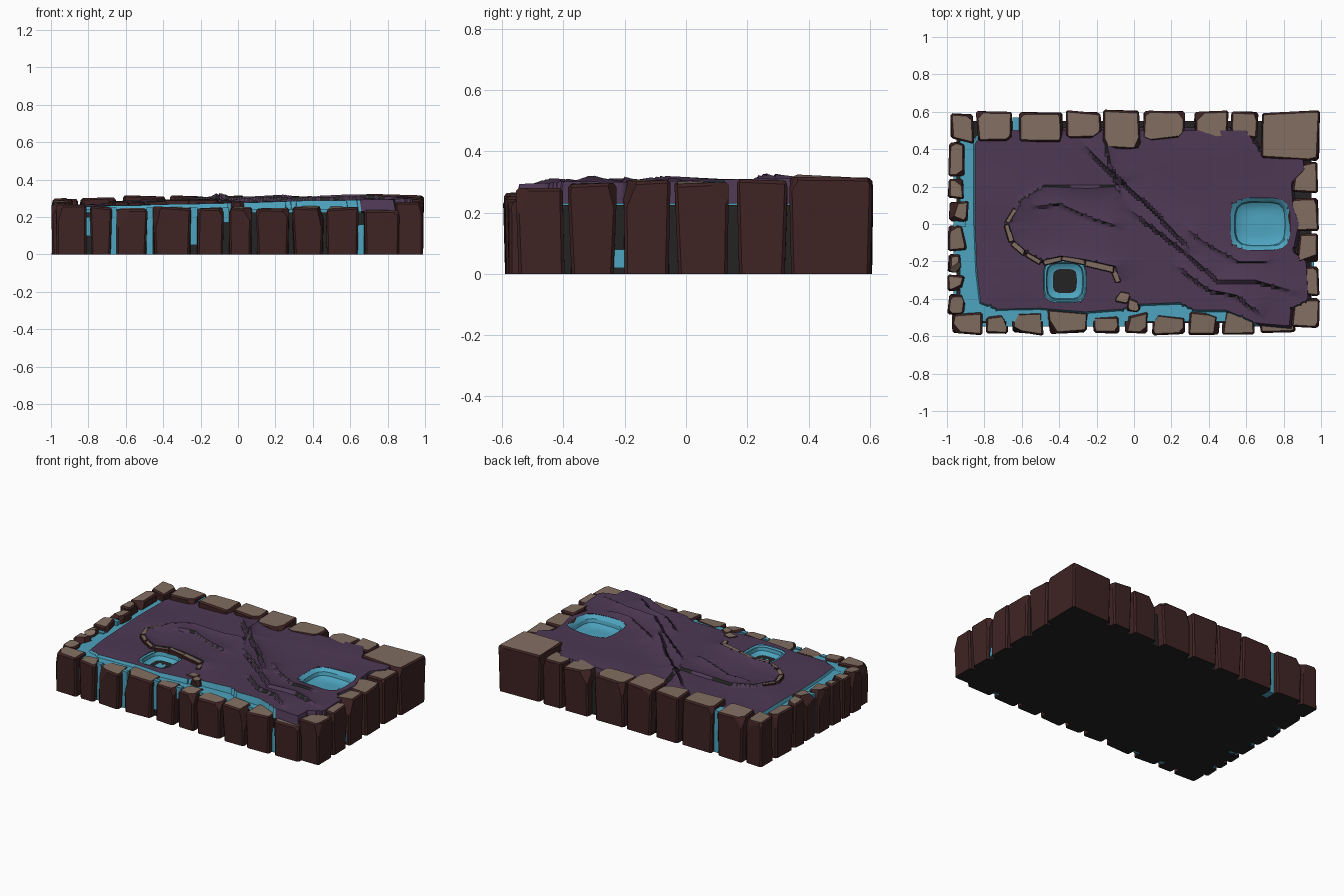
import bpy, bmesh, math, random
from mathutils import Vector, noise

random.seed(7)
if "Cube" in bpy.data.objects:
    bpy.data.objects.remove(bpy.data.objects["Cube"])


def material(name, rgb):
    m = bpy.data.materials.new(name)
    m.use_nodes = True
    m.diffuse_color = (*rgb, 1)
    m.node_tree.nodes["Principled BSDF"].inputs["Base Color"].default_value = (*rgb, 1)
    return m


PURPLE, TAN, MAROON, DARK, BLUE = range(5)
MATS = [material("purple ground", (0.075, 0.04, 0.088)),
        material("tan stone top", (0.22, 0.155, 0.12)),
        material("maroon stone side", (0.05, 0.017, 0.017)),
        material("dark gap", (0.017, 0.017, 0.017)),
        material("blue water", (0.075, 0.37, 0.52))]


def finish(name, bm, smooth=None):
    me = bpy.data.meshes.new(name)
    bm.to_mesh(me)
    bm.free()
    for m in MATS:
        me.materials.append(m)
    ob = bpy.data.objects.new(name, me)
    bpy.context.collection.objects.link(ob)
    if smooth:
        bpy.ops.object.select_all(action='DESELECT')
        ob.select_set(True)
        bpy.context.view_layer.objects.active = ob
        bpy.ops.object.shade_smooth_by_angle(angle=math.radians(smooth))
    return ob


def box(name, lo, hi, mat):
    bm = bmesh.new()
    bmesh.ops.create_cube(bm, size=1)
    for v in bm.verts:
        v.co = Vector([(a + b) / 2 + c * (b - a) for a, b, c in zip(lo, hi, v.co)])
    for f in bm.faces:
        f.material_index = mat
    return finish(name, bm)


def stone(name, quad, z0, tops, rough=0.012, cuts=4):
    """Rough-hewn block over a footprint, with chipped corners."""
    bm = bmesh.new()
    mid = sum((Vector(q) for q in quad), Vector((0, 0))) / 4
    j = lambda: random.uniform(-rough, rough)
    low, high = [], []
    for (x, y), z in zip(quad, tops):
        shrink = random.uniform(0.88, 1)
        # blocks narrow a little along the wall towards the ground
        narrow = (shrink, 1) if abs(y) > 0.5 and abs(x) < 0.8 else (1, shrink)
        low.append(bm.verts.new((mid.x + (x - mid.x) * narrow[0],
                                 mid.y + (y - mid.y) * narrow[1], z0)))
        high.append(bm.verts.new((x + j() * 0.6, y + j() * 0.6, z + j() * 0.6)))
    bm.faces.new(low)
    bm.faces.new(high)
    for i in range(4):
        k = (i + 1) % 4
        bm.faces.new((low[i], low[k], high[k], high[i]))
    bmesh.ops.recalc_face_normals(bm, faces=bm.faces)
    bmesh.ops.bevel(bm, geom=[e for e in bm.edges if max(v.co.z for v in e.verts) > z0 + 0.01],
                    offset=rough * 0.7, segments=1, affect='EDGES')
    for _ in range(cuts):
        x, y = random.choice(quad)
        n = Vector((x - mid.x, y - mid.y, 0)).normalized()
        n = (n + Vector((j() * 40, j() * 40, random.uniform(0.1, 0.6)))).normalized()
        reach = max(v.co.dot(n) for v in bm.verts)
        bmesh.ops.bisect_plane(bm, geom=bm.verts[:] + bm.edges[:] + bm.faces[:],
                               plane_co=n * (reach - random.uniform(0.4, 1.4) * rough),
                               plane_no=n, clear_outer=True)
        bmesh.ops.holes_fill(bm, edges=[e for e in bm.edges if e.is_boundary])
    bmesh.ops.recalc_face_normals(bm, faces=bm.faces)
    for f in bm.faces:
        f.material_index = TAN if f.normal.z > 0.78 else DARK if f.normal.z < -0.9 else MAROON
    return finish(name, bm)


# Dark core behind the stones
box("core", (-0.95, -0.53, 0), (0.95, 0.55, 0.225), DARK)

# Rim stones: (start, end, inner edge, top height)
BACK = [(-.98, -.86, .45, .30), (-.84, -.65, .46, .30), (-.61, -.38, .45, .31),
        (-.36, -.18, .46, .31), (-.16, .03, .40, .31), (.05, .27, .46, .30),
        (.32, .50, .44, .30), (.52, .66, .46, .305), (.68, .99, .35, .32)]
LEFT = [(.26, .44, -.89, .30), (.135, .245, -.9, .295), (.01, .12, -.9, .29),
        (-.14, -.01, -.9, .285), (-.26, -.16, -.91, .28), (-.36, -.275, -.91, .275),
        (-.48, -.375, -.9, .27)]
FRONT = [(-.97, -.81, -.49, .265), (-.79, -.68, -.49, .26), (-.65, -.49, -.48, .255),
         (-.455, -.25, -.475, .26), (-.22, -.08, -.49, .25), (-.05, .075, -.48, .255),
         (.10, .27, -.485, .255), (.295, .455, -.48, .26), (.475, .64, -.47, .255),
         (.67, .86, -.44, .24)]
RIGHT = [(.17, .33, .85, .305), (-.03, .14, .84, .30), (-.21, -.05, .88, .305),
         (-.38, -.23, .88, .295), (-.555, -.395, .84, .275)]


def rim(name, rows, outer, along_x, edge_drop=0.0):
    for i, (a, b, inner, z) in enumerate(rows):
        o0, o1 = (outer + random.uniform(-.008, .008) for _ in range(2))
        i0, i1 = (inner + random.uniform(-.02, .02) for _ in range(2))
        quad = [(a, o0), (b, o1), (b, i1), (a, i0)]
        if not along_x:
            quad = [(y, x) for x, y in quad]
        stone(f"{name}_rim_stone_{i + 1}", quad, 0.0,
              [z - edge_drop, z - edge_drop, z, z], 0.014)


rim("back", BACK, 0.60, True)
rim("left_end", LEFT, -0.99, False)
rim("front", FRONT, -0.585, True, 0.008)
rim("right_end", RIGHT, 0.985, False)

# Ground outline, pools and folds
OUTLINE = [(-.85, .43), (-.85, 0), (-.84, -.25), (-.82, -.42), (-.72, -.455), (-.5, -.45),
           (-.26, -.47), (-.07, -.455), (0, -.43), (.25, -.42), (.33, -.46), (.49, -.46),
           (.66, -.53), (.83, -.545), (.84, -.45), (.93, -.4), (.92, -.2), (.85, -.15),
           (.88, 0), (.85, .1), (.84, .22), (.91, .29), (.9, .37), (.68, .38), (.6, .5), (-.8, .5)]
LEDGE = [(-.62, .08), (-.67, 0), (-.64, -.09), (-.57, -.15), (-.49, -.195), (-.39, -.17),
         (-.26, -.19), (-.1, -.225), (-.07, -.31)]
FOLDS = [(LEDGE, .022),
         ([(-.66, .02), (-.6, .13), (-.48, .2), (-.25, .19), (-.1, .2), (-.03, .1)], -.015),
         ([(-.3, .46), (-.14, .3), (.06, .12), (.2, -.02), (.33, -.17)], .022),
         ([(-.08, .12), (.12, -.03), (.28, -.15), (.45, -.3), (.65, -.3), (.92, -.38)], .02),
         ([(-.56, .09), (-.4, .11), (-.22, .03), (-.05, -.02)], .014),
         ([(.2, -.2), (.4, -.35), (.55, -.38), (.7, -.5)], .018),
         ([(-.15, .46), (-.12, .3), (-.08, .2)], .022),
         ([(.25, .0), (.38, -.1), (.56, -.2), (.75, -.2)], .014)]


def ring(centre, radius, s, n=28):
    pts = []
    for i in range(n):
        c, d = math.cos(i * math.tau / n), math.sin(i * math.tau / n)
        k = s / (c ** 4 + d ** 4) ** 0.25
        pts.append((centre[0] + radius[0] * k * c, centre[1] + radius[1] * k * d))
    return pts


POOLS = [((.675, .0), (.16, .14)), ((-.37, -.305), (.115, .115))]
HOLES = [ring(c, r, 1) for c, r in POOLS]


def nearest(x, y, pts, closed=False):
    best = (9, x, y, 0, 0)
    n = len(pts) if closed else len(pts) - 1
    for i in range(n):
        (ax, ay), (bx, by) = pts[i], pts[(i + 1) % len(pts)]
        dx, dy = bx - ax, by - ay
        u = min(1, max(0, ((x - ax) * dx + (y - ay) * dy) / (dx * dx + dy * dy)))
        px, py = ax + u * dx, ay + u * dy
        d = math.hypot(x - px, y - py)
        if d < best[0]:
            best = (d, px, py, dx * (y - ay) - dy * (x - ax), (i + u) / n)
    return best


def inside(x, y, pts):
    hit = False
    for (ax, ay), (bx, by) in zip(pts, pts[1:] + pts[:1]):
        if (ay > y) != (by > y) and x < ax + (y - ay) * (bx - ax) / (by - ay):
            hit = not hit
    return hit


def height(x, y):
    z = 0.283 + 0.025 * x + 0.015 * y + 0.007 * noise.noise(Vector((x * 4, y * 4, 1)))
    for pts, h in FOLDS:
        d, _, _, side, t = nearest(x, y, pts)
        if d < 1e-4 or side * h > 0:
            z += abs(h) * math.exp(-d / 0.06) * min(1, 8 * t * (1 - t))
    return z


# Ground sheet, with its grid pulled onto the outlines and folds
CELL = 0.014
bm = bmesh.new()
bmesh.ops.create_grid(bm, x_segments=136, y_segments=80, size=0.96)
lines = [(OUTLINE, True)] + [(h, True) for h in HOLES] + [(f[0], False) for f in FOLDS]
for v in bm.verts:
    x, y = v.co.x, v.co.y * 0.58
    for pts, closed in lines:
        d, px, py, _, _ = nearest(x, y, pts, closed)
        if d < 0.55 * CELL:
            x, y = px, py
            break
    v.co = (x, y, height(x, y))
outside = []
for f in bm.faces:
    c = f.calc_center_median()
    if not inside(c.x, c.y, OUTLINE) or any(inside(c.x, c.y, h) for h in HOLES):
        outside.append(f)
bmesh.ops.delete(bm, geom=outside, context='FACES')
bm.normal_update()
for f in bm.faces:
    f.material_index = DARK if f.normal.z < 0.7 else PURPLE
# Bank round the ground, blue beside the channel
edges = [e for e in bm.edges if e.is_boundary and
         min(nearest(e.verts[0].co.x, e.verts[0].co.y, h, True)[0] for h in HOLES) > 0.03]
bank = bmesh.ops.extrude_edge_only(bm, edges=edges)["geom"]
for g in bank:
    if isinstance(g, bmesh.types.BMVert):
        g.co = (g.co.x * 1.015, g.co.y * 1.03, 0.23)
for g in bank:
    if isinstance(g, bmesh.types.BMFace):
        c = g.calc_center_median()
        g.material_index = BLUE if c.x < -0.8 or (c.y < -0.4 and c.x < 0.66) else PURPLE
finish("ground", bm, 35)

# Stepped pools
STEPS = [(1.03, -.004), (.95, -.012), (.86, -.022), (.82, -.045), (.7, -.055), (.5, -.062), (.25, -.06)]
for name, (c, r) in zip(("large_pool", "small_pool"), POOLS):
    bm = bmesh.new()
    level = height(*c) if name == "large_pool" else 0.285
    loops = []
    for i, (s, dz) in enumerate(STEPS):
        loops.append([bm.verts.new((x, y, (height(x, y) if i < 2 else level) + dz))
                      for x, y in ring(c, r, s)])
    for a, b in zip(loops, loops[1:]):
        for i in range(len(a)):
            k = (i + 1) % len(a)
            bm.faces.new((a[i], a[k], b[k], b[i]))
    bm.faces.new(loops[-1])
    for f in bm.faces:
        f.material_index = BLUE
    finish(name, bm, 25)

# Water channel and trickles in the gaps
box("left_channel", (-.93, -.52, .2), (-.83, .46, .243), BLUE)
box("front_channel", (-.93, -.52, .2), (.66, -.41, .244), BLUE)
for i, (x, z0, z1) in enumerate([(-.667, 0, .25), (-.472, 0, .25), (-.235, .05, .25),
                                 (-.065, .17, .25), (.655, 0, .16), (-.8, .1, .2)]):
    box(f"front_trickle_{i + 1}", (x - .018, -.548, z0), (x + .018, -.52, z1), BLUE)
for i, (y, z1) in enumerate([(.252, .2), (0, .27), (-.15, .25), (-.368, .15)]):
    box(f"left_trickle_{i + 1}", (-.965, y - .016, 0), (-.9, y + .016, z1), BLUE)
box("back_trickle", (-.65, .5, 0), (-.61, .57, .285), BLUE)
box("right_trickle", (.94, -.235, .02), (.962, -.2, .08), BLUE)

# Ledge stones above the small pool
for i, (a, b) in enumerate(zip(LEDGE, LEDGE[1:])):
    a, b = Vector(a), Vector(b)
    side = Vector((b.y - a.y, a.x - b.x)).normalized() * random.uniform(.022, .036)
    quad = [a, b, b + side, a + side]
    z = height(*((a + b) / 2)) - 0.004
    stone(f"ledge_stone_{i + 1}", [tuple(q) for q in quad], 0.23, [z] * 4, 0.006, 2)
for i, (x, y) in enumerate([(-.06, -.39), (0, -.435)]):
    stone(f"bank_stone_{i + 1}", [(x - .04, y - .03), (x + .03, y - .035), (x + .04, y + .02),
                                  (x - .03, y + .04)], 0.23, [height(x, y) + .008] * 4, 0.01, 3)
